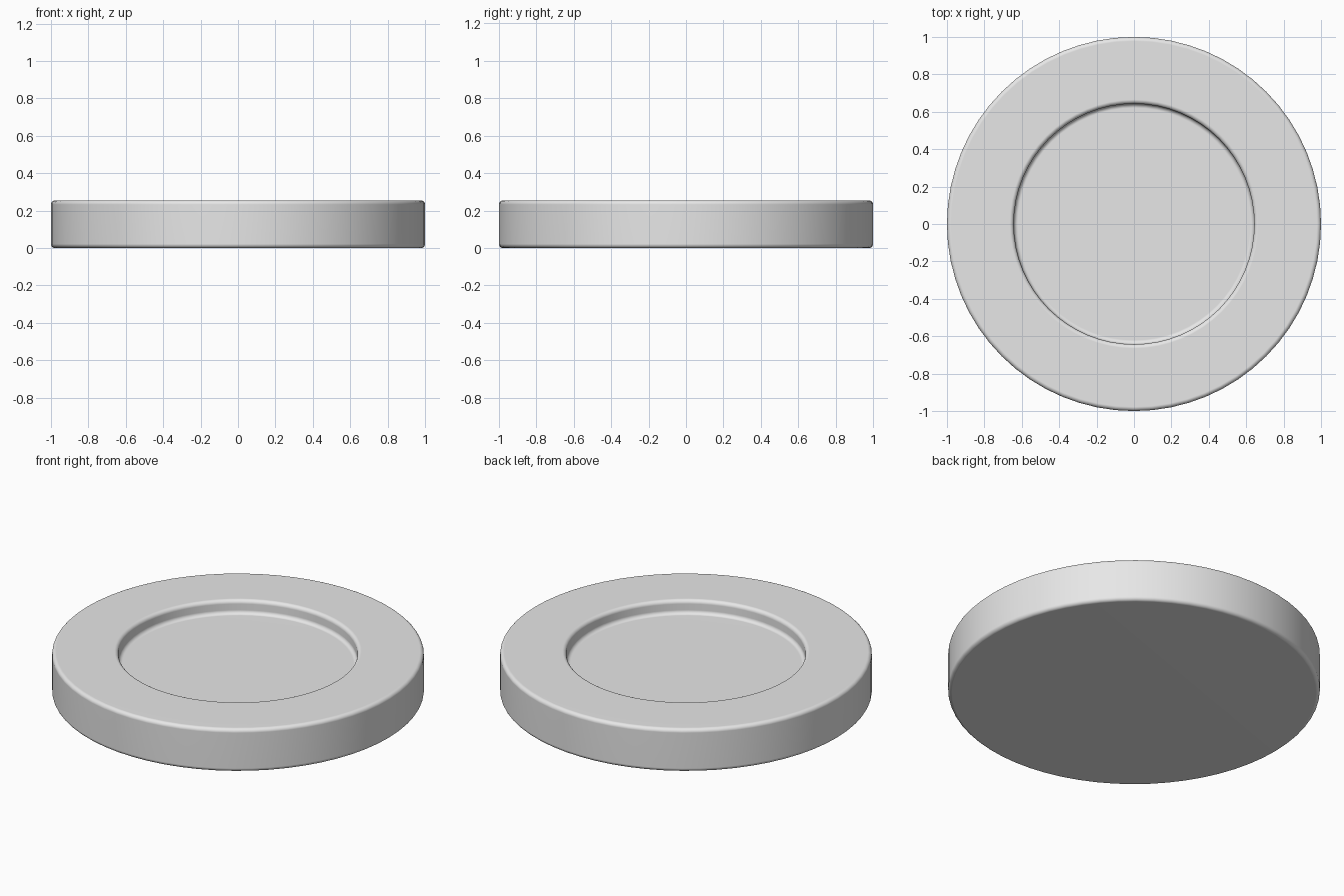
import bpy, bmesh
from math import pi, sin, cos

default = bpy.data.objects.get("Cube")
if default:
    bpy.data.objects.remove(default)

RADIUS, HEIGHT = 1.0, 0.255
RECESS_RADIUS, RECESS_DEPTH = 0.643, 0.08
FILLET, ARC_STEPS, SIDES = 0.022, 5, 64


def fillet(center_r, center_z, start, end):
    """Quarter-round points about a centre, angles in quarter turns."""
    angles = [(start + (end - start) * i / ARC_STEPS) * pi / 2 for i in range(ARC_STEPS + 1)]
    return [(center_r + FILLET * cos(a), 0, center_z + FILLET * sin(a)) for a in angles]


# Cross-section from the underside centre, round the rim, into the recess
floor = HEIGHT - RECESS_DEPTH
profile = [(0, 0, 0)]
profile += fillet(RADIUS - FILLET, FILLET, -1, 0)
profile += fillet(RADIUS - FILLET, HEIGHT - FILLET, 0, 1)
profile += fillet(RECESS_RADIUS + FILLET, HEIGHT - FILLET, 1, 2)
profile += fillet(RECESS_RADIUS - FILLET, floor + FILLET, 0, -1)
profile += [(0, 0, floor)]

# Revolve the section into a closed disc
bm = bmesh.new()
verts = [bm.verts.new(p) for p in profile]
edges = [bm.edges.new(pair) for pair in zip(verts, verts[1:])]
bmesh.ops.spin(bm, geom=verts + edges, cent=(0, 0, 0), axis=(0, 0, 1),
               angle=2 * pi, steps=SIDES)
bmesh.ops.remove_doubles(bm, verts=bm.verts, dist=0.0005)
bmesh.ops.recalc_face_normals(bm, faces=bm.faces)
for face in bm.faces:
    face.smooth = True
mesh = bpy.data.meshes.new("recessed_disc")
bm.to_mesh(mesh)
bm.free()

disc = bpy.data.objects.new("recessed_disc", mesh)
bpy.context.collection.objects.link(disc)

# Keep the broad faces flat beside the rounded edges
disc.modifiers.new("flat_faces", "WEIGHTED_NORMAL")

# Plain grey
grey = bpy.data.materials.new("light_grey")
grey.use_nodes = True
colour = (0.8, 0.8, 0.8, 1)
grey.diffuse_color = colour
grey.node_tree.nodes["Principled BSDF"].inputs["Base Color"].default_value = colour
mesh.materials.append(grey)
